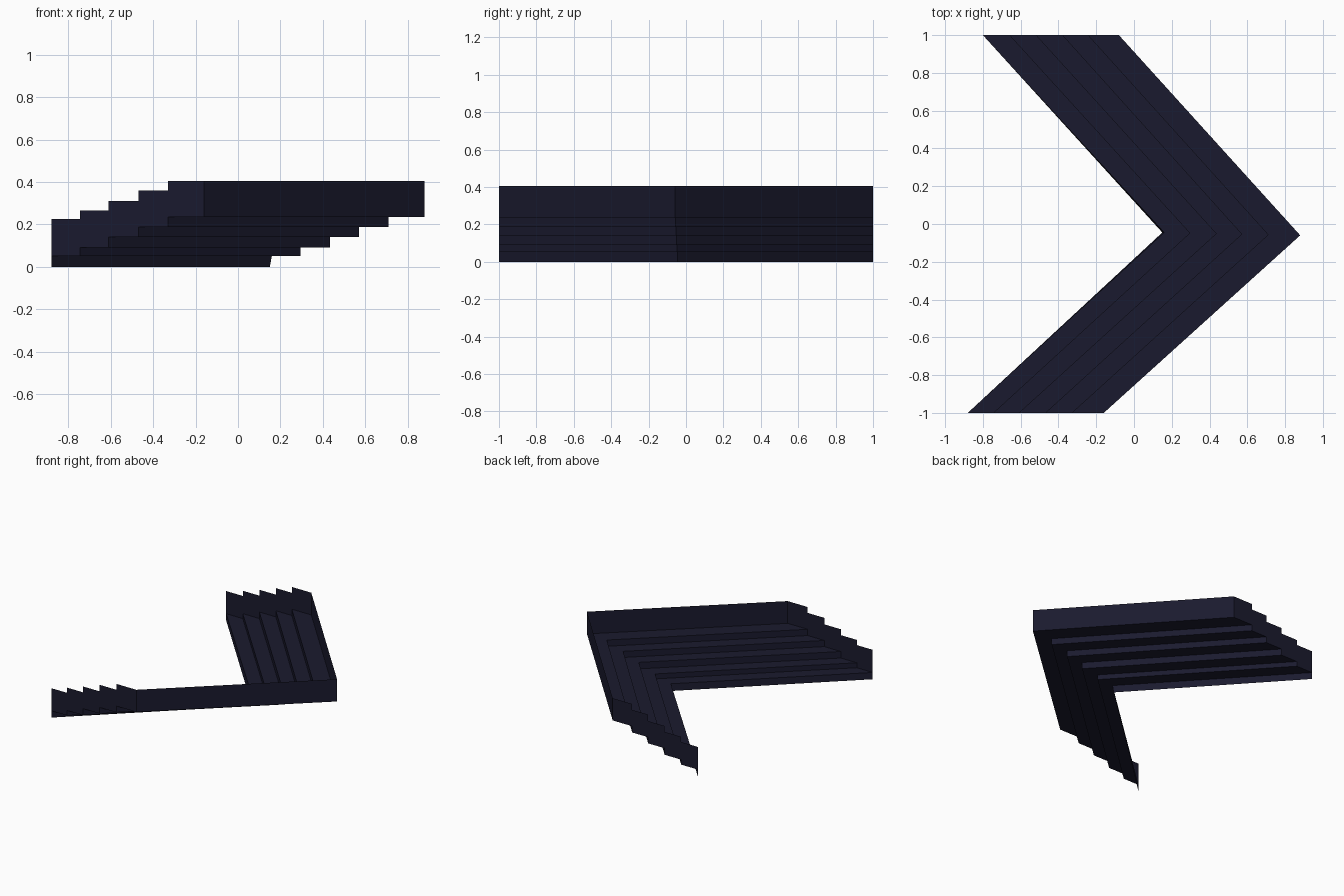
import bpy, bmesh

if "Cube" in bpy.data.objects:
    bpy.data.objects.remove(bpy.data.objects["Cube"])

# One dark flat colour
navy = bpy.data.materials.new("dark navy")
navy.diffuse_color = (0.0103, 0.0103, 0.0273, 1)
navy.use_nodes = True
navy.node_tree.nodes["Principled BSDF"].inputs["Base Color"].default_value = navy.diffuse_color

# Plan of the chevron: x of each step edge at the front end, the bend and the back end
EDGES = [
    [-0.88, -0.745, -0.61, -0.47, -0.33, -0.16],
    [0.15, 0.295, 0.435, 0.57, 0.71, 0.88],
    [-0.80, -0.66, -0.52, -0.38, -0.245, -0.08],
]
TREAD = [0.052, 0.09, 0.14, 0.187, 0.235]   # height of each tread
TOP = [0.225, 0.265, 0.31, 0.36, 0.405]     # height of the end panels above each tread


def plan_point(edge, station):
    y = (-1.0, -0.045 - 0.003 * edge, 1.0)[station]
    return EDGES[station][edge], y


def make_object(name, bm):
    bmesh.ops.remove_doubles(bm, verts=bm.verts[:], dist=0.0001)
    bmesh.ops.recalc_face_normals(bm, faces=bm.faces[:])
    mesh = bpy.data.meshes.new(name)
    bm.to_mesh(mesh)
    bm.free()
    mesh.materials.append(navy)
    bpy.context.collection.objects.link(bpy.data.objects.new(name, mesh))


def sweep(name, profile):
    """Thin sheet following the bend; profile is (step edge, height)."""
    bm = bmesh.new()
    rings = [[bm.verts.new((*plan_point(e, s), z)) for e, z in profile] for s in range(3)]
    rings[1][0].co.x += 0.0
    for a, b in zip(rings, rings[1:]):
        for i in range(len(profile) - 1):
            bm.faces.new((a[i], a[i + 1], b[i + 1], b[i]))
    return bm


# Thin folded stair: risers and treads
stair = [(0, 0)]
for i, z in enumerate(TREAD):
    stair += [(i, z), (i + 1, z)]
bm = sweep("stair", stair)
for v in bm.verts:   # first riser leans back slightly at the bend
    if abs(v.co.x - 0.15) < 0.001 and v.co.z > 0.01:
        v.co.x += 0.01
make_object("stair", bm)

# Tall wall along the outer side
make_object("back_wall", sweep("back_wall", [(5, TREAD[-1]), (5, TOP[-1])]))

# Stepped panels closing both ends
for name, station in (("front_end_panel", 0), ("back_end_panel", 2)):
    bm = bmesh.new()
    for i in range(5):
        corners = [(i, TREAD[i]), (i + 1, TREAD[i]), (i + 1, TOP[i]), (i, TOP[i])]
        bm.faces.new([bm.verts.new((*plan_point(e, station), z)) for e, z in corners])
    make_object(name, bm)
